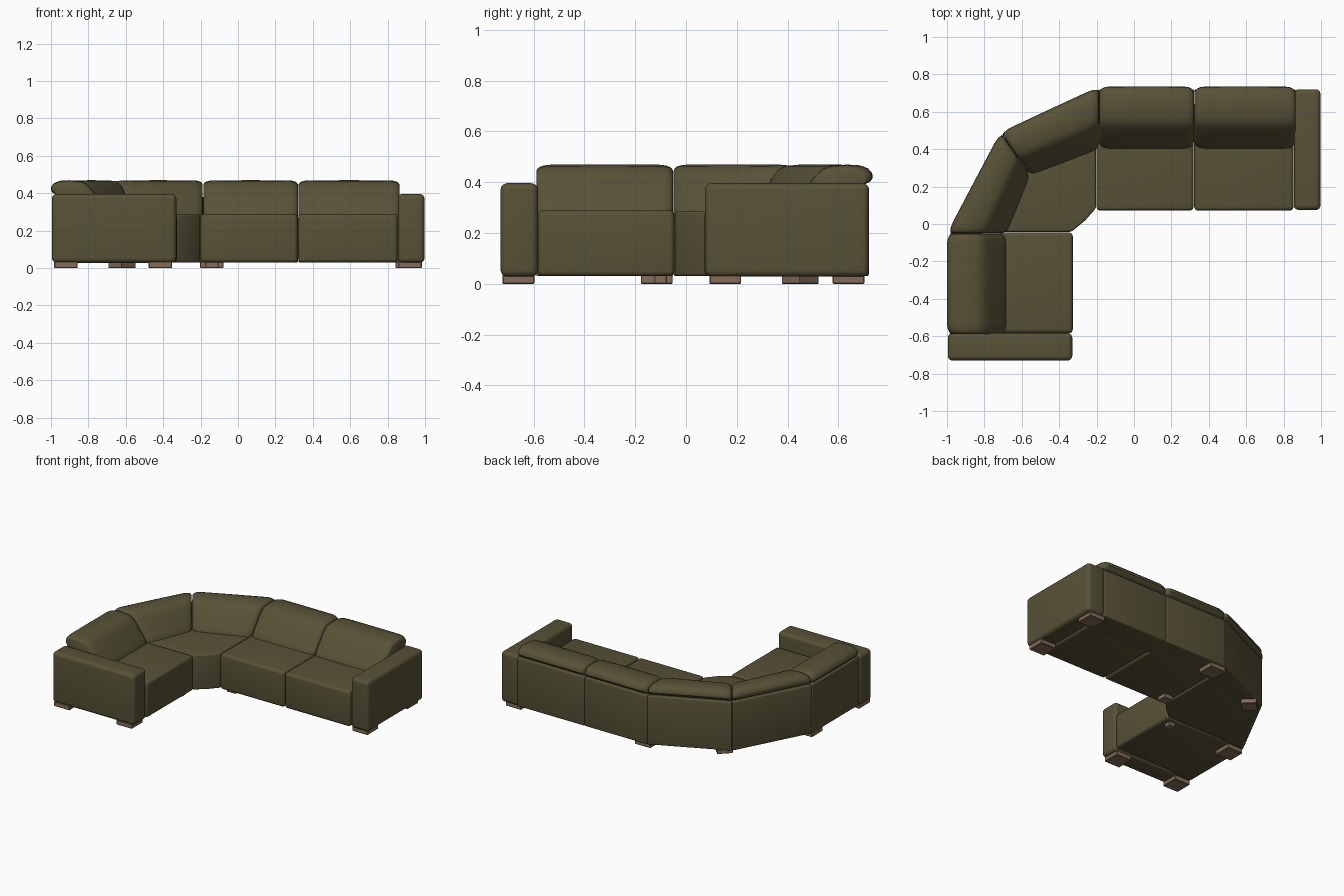
import bpy, bmesh, math
from mathutils import Vector

if "Cube" in bpy.data.objects:
    bpy.data.objects.remove(bpy.data.objects["Cube"])


def material(name, rgb):
    m = bpy.data.materials.new(name)
    m.diffuse_color = (*rgb, 1)
    m.use_nodes = True
    m.node_tree.nodes["Principled BSDF"].inputs["Base Color"].default_value = m.diffuse_color
    return m


OLIVE = material("olive upholstery", (0.098, 0.084, 0.038))
WOOD = material("brown wood", (0.23, 0.15, 0.10))


def finish(name, bm, mat, bevel=0, segments=4):
    bmesh.ops.recalc_face_normals(bm, faces=bm.faces)
    me = bpy.data.meshes.new(name)
    bm.to_mesh(me)
    bm.free()
    ob = bpy.data.objects.new(name, me)
    bpy.context.collection.objects.link(ob)
    me.materials.append(mat)
    bpy.ops.object.select_all(action='DESELECT')
    ob.select_set(True)
    bpy.context.view_layer.objects.active = ob
    if bevel:
        b = ob.modifiers.new("soft edges", 'BEVEL')
        b.width, b.segments, b.limit_method = bevel, segments, 'ANGLE'
        b.angle_limit = math.radians(25)
        bpy.ops.object.modifier_apply(modifier=b.name)
    bpy.ops.object.shade_smooth_by_angle(angle=math.radians(35))
    return ob


def prism(name, outline, z0, z1, mat, bevel, segments=4):
    bm = bmesh.new()
    low = [bm.verts.new((x, y, z0)) for x, y in outline]
    top = [bm.verts.new((x, y, z1)) for x, y in outline]
    n = len(outline)
    bm.faces.new(low)
    bm.faces.new(top)
    for i in range(n):
        j = (i + 1) % n
        bm.faces.new((low[i], low[j], top[j], top[i]))
    return finish(name, bm, mat, bevel, segments)


def rect(x0, x1, y0, y1):
    return [(x0, y0), (x1, y0), (x1, y1), (x0, y1)]


def loft(name, station, profile, rows, bevel=0):
    """Sweep a (depth, height) profile between two stations, each given as
    (outer point, inner point); rows are (position 0..1, profile scale)."""
    (A, a), (B, b) = [[Vector(p) for p in s] for s in station]
    cd, cz = 0.15, 0.36
    bm = bmesh.new()
    rings = []
    for t, s in rows:
        o, i = A.lerp(B, t), a.lerp(b, t)
        ring = []
        for d, z in profile:
            p = o.lerp(i, (cd + (d - cd) * s) / 0.33)
            ring.append(bm.verts.new((p.x, p.y, cz + (z - cz) * s)))
        rings.append(ring)
    n = len(profile)
    for r, q in zip(rings, rings[1:]):
        for k in range(n):
            m = (k + 1) % n
            bm.faces.new((r[k], r[m], q[m], q[k]))
    bm.faces.new(rings[0])
    bm.faces.new(rings[-1])
    return finish(name, bm, OLIVE, bevel)


# Back sections: pairs of stations (outer back point, inner front point)
corner = ((-0.715, 0.49), (-0.555, 0.26))
sections = {
    "right": (((0.865, 0.735), (0.865, 0.40)), ((0.322, 0.735), (0.322, 0.40))),
    "middle": (((0.322, 0.735), (0.322, 0.40)), ((-0.187, 0.735), (-0.187, 0.40))),
    "corner_right": (((-0.187, 0.735), (-0.187, 0.40)), corner),
    "corner_left": (corner, ((-1.0, -0.05), (-0.68, -0.05))),
    "left": (((-1.0, -0.05), (-0.68, -0.05)), ((-1.0, -0.59), (-0.68, -0.59))),
}
cushion = [(0.33, 0.25), (0.328, 0.285), (0.305, 0.32), (0.265, 0.37), (0.23, 0.418),
           (0.213, 0.436), (0.195, 0.452), (0.165, 0.464), (0.10, 0.469), (0.05, 0.466),
           (0.02, 0.455), (0.003, 0.437), (0.0, 0.418), (0.01, 0.402), (0.035, 0.39),
           (0.08, 0.38), (0.11, 0.25)]
panel = [(0.015, 0.03), (0.20, 0.03), (0.20, 0.385), (0.015, 0.385)]
ends = [(0.0, 0.80), (0.008, 0.87), (0.025, 0.93), (0.055, 0.975), (0.10, 1.0)]
rows = [(0.004 + t * 0.992, s) for t, s in ends] + [(0.5, 1.005)]
rows += [(1 - t, s) for t, s in reversed(rows[:-1])]
for key, st in sections.items():
    loft(key + "_back_cushion", st, cushion, rows)
    loft(key + "_back_panel", st, panel, [(0.001, 1), (0.999, 1)], 0.008)

# Seats with full-height upholstered fronts
prism("right_seat", rect(0.322, 0.853, 0.072, 0.66), 0.03, 0.289, OLIVE, 0.02)
prism("middle_seat", rect(-0.2, 0.318, 0.072, 0.66), 0.03, 0.289, OLIVE, 0.02)
prism("left_seat", rect(-0.93, -0.327, -0.583, -0.046), 0.03, 0.289, OLIVE, 0.02)
prism("corner_seat", [(-0.203, 0.085), (-0.203, 0.66), (-0.66, 0.45), (-0.92, -0.042),
                      (-0.335, -0.042), (-0.262, 0.018)], 0.03, 0.286, OLIVE, 0.012)

# Armrests
prism("right_armrest", rect(0.855, 0.997, 0.075, 0.72), 0.028, 0.396, OLIVE, 0.026, 5)
prism("left_armrest", rect(-0.995, -0.33, -0.73, -0.583), 0.028, 0.396, OLIVE, 0.026, 5)


# Block feet
def foot(name, x, y, size, angle=0.0):
    c, s, h = math.cos(angle), math.sin(angle), size / 2
    pts = [(x + u * c - v * s, y + u * s + v * c) for u, v in rect(-h, h, -h, h)]
    prism(name, pts, 0.0, 0.034, WOOD, 0.003, 1)


feet = [(0.92, 0.155, 0.125, 0), (0.905, 0.64, 0.125, 0), (-0.92, -0.66, 0.125, 0),
        (-0.415, -0.66, 0.125, 0), (-0.14, 0.64, 0.125, 0), (-0.92, -0.115, 0.125, 0),
        (-0.62, 0.45, 0.105, math.radians(45)), (-0.14, 0.155, 0.07, 0),
        (-0.395, -0.10, 0.05, 0)]
for i, f in enumerate(feet):
    foot(f"foot_{i + 1}", *f)
